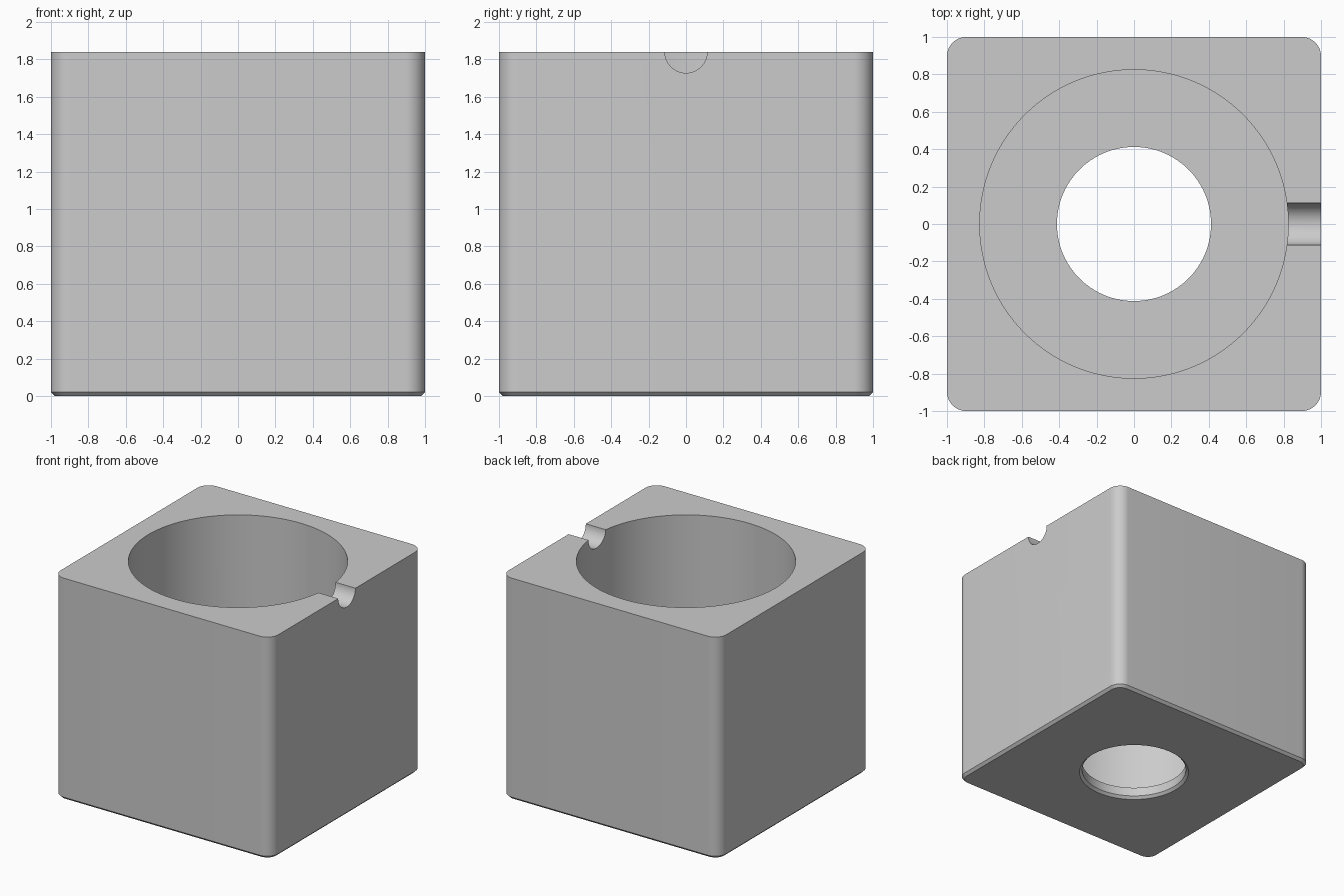
import bpy
import bmesh
import math

cube = bpy.data.objects.get("Cube")
if cube:
    bpy.data.objects.remove(cube, do_unlink=True)

HEIGHT, HALF, CORNER, CHAMFER = 1.84, 1.0, 0.103, 0.021
BORE, HOLE, FLOOR, NOTCH = 0.825, 0.412, 0.095, 0.113

grey = bpy.data.materials.new("plain grey")
grey.use_nodes = True
colour = (0.6, 0.6, 0.6, 1)
grey.diffuse_color = colour
grey.node_tree.nodes["Principled BSDF"].inputs["Base Color"].default_value = colour


def loft(name, rings):
    """Closed solid through equal-length rings of points, bottom to top."""
    bm = bmesh.new()
    loops = [[bm.verts.new(p) for p in ring] for ring in rings]
    n = len(loops[0])
    for low, high in zip(loops, loops[1:]):
        for i in range(n):
            j = (i + 1) % n
            bm.faces.new((low[i], low[j], high[j], high[i]))
    bm.faces.new(loops[0][::-1])
    bm.faces.new(loops[-1])
    bmesh.ops.recalc_face_normals(bm, faces=bm.faces[:])
    mesh = bpy.data.meshes.new(name)
    bm.to_mesh(mesh)
    bm.free()
    mesh.materials.append(grey)
    obj = bpy.data.objects.new(name, mesh)
    bpy.context.collection.objects.link(obj)
    return obj


def rounded_square(half, radius, z, steps=12):
    points = []
    for quarter in range(4):
        mid = math.radians(45 + 90 * quarter)
        cx = math.copysign(half - radius, math.cos(mid))
        cy = math.copysign(half - radius, math.sin(mid))
        for k in range(steps + 1):
            a = math.pi / 2 * (quarter + k / steps)
            points.append((cx + radius * math.cos(a), cy + radius * math.sin(a), z))
    return points


def circle(radius, z, sides=128):
    angles = [2 * math.pi * i / sides for i in range(sides)]
    return [(radius * math.cos(a), radius * math.sin(a), z) for a in angles]


# Block with rounded upright corners and a chamfered base
block = loft("block", [
    rounded_square(HALF - CHAMFER, CORNER - CHAMFER, 0),
    rounded_square(HALF, CORNER, CHAMFER),
    rounded_square(HALF, CORNER, HEIGHT)])

# Round cavity stepping down to a chamfered drain hole
over = 0.1
cavity = loft("cavity_cutter", [
    circle(HOLE + CHAMFER + over, -over),
    circle(HOLE, CHAMFER),
    circle(HOLE, FLOOR),
    circle(BORE, FLOOR),
    circle(BORE, HEIGHT + over)])

# Half-round notch through the rim on the +x side
notch = loft("notch_cutter", [
    [(x, py, pz + HEIGHT) for py, pz, _ in circle(NOTCH, 0, 64)]
    for x in (0.5, 1.2)])

for cutter in (cavity, notch):
    mod = block.modifiers.new(cutter.name, "BOOLEAN")
    mod.operation = "DIFFERENCE"
    mod.solver = "EXACT"
    mod.object = cutter
    cutter.hide_render = True

# Apply the cuts and remove the cutters
bpy.ops.object.select_all(action="DESELECT")
block.select_set(True)
bpy.context.view_layer.objects.active = block
for mod in list(block.modifiers):
    bpy.ops.object.modifier_apply(modifier=mod.name)
for cutter in (cavity, notch):
    bpy.data.objects.remove(cutter, do_unlink=True)
bpy.ops.object.shade_smooth_by_angle(angle=math.radians(30))
